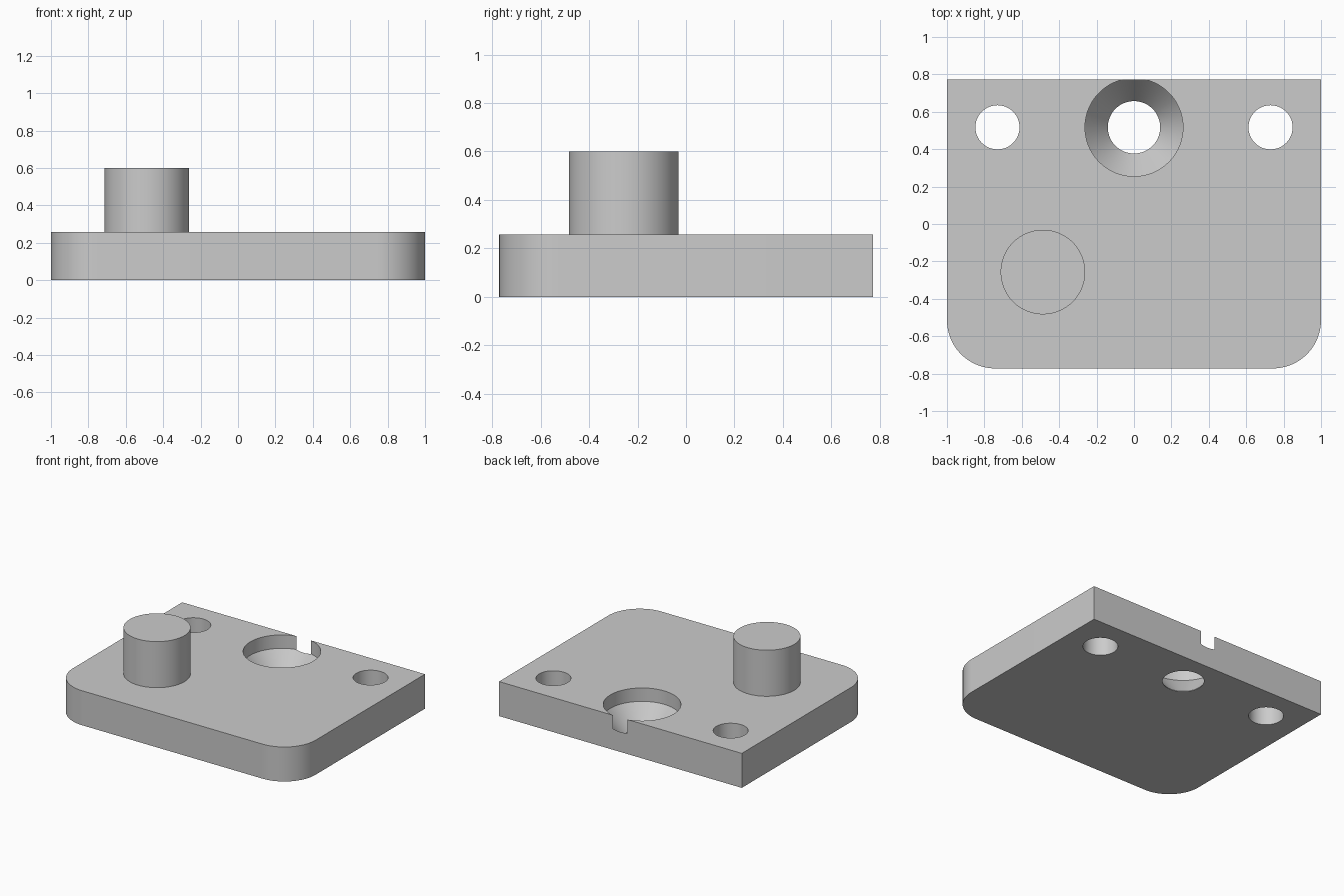
import bpy, bmesh
from math import cos, sin, pi, radians

cube = bpy.data.objects.get("Cube")
if cube:
    bpy.data.objects.remove(cube, do_unlink=True)

grey = bpy.data.materials.new("plain grey")
grey.use_nodes = True
grey.diffuse_color = (0.6, 0.6, 0.6, 1)
grey.node_tree.nodes["Principled BSDF"].inputs["Base Color"].default_value = (0.6, 0.6, 0.6, 1)

SIDES = 96
THICK, HALF_X, HALF_Y, CORNER = 0.257, 1.0, 0.772, 0.258
HOLE_Y = 0.517


def stack(name, outlines):
    """Closed solid through a list of matching outlines, bottom to top."""
    bm = bmesh.new()
    loops = [[bm.verts.new(p) for p in outline] for outline in outlines]
    n = len(loops[0])
    for low, high in zip(loops, loops[1:]):
        for i in range(n):
            j = (i + 1) % n
            bm.faces.new((low[i], low[j], high[j], high[i]))
    bm.faces.new(loops[0][::-1])
    bm.faces.new(loops[-1])
    mesh = bpy.data.meshes.new(name)
    bm.to_mesh(mesh)
    bm.free()
    mesh.materials.append(grey)
    obj = bpy.data.objects.new(name, mesh)
    bpy.context.collection.objects.link(obj)
    return obj


def lathe(name, x, y, profile):
    """Round solid from (radius, height) pairs."""
    angles = [2 * pi * i / SIDES for i in range(SIDES)]
    return stack(name, [[(x + r * cos(a), y + r * sin(a), z) for a in angles]
                        for r, z in profile])


def smooth(obj):
    bpy.ops.object.select_all(action="DESELECT")
    obj.select_set(True)
    bpy.context.view_layer.objects.active = obj
    bpy.ops.object.shade_smooth_by_angle(angle=radians(25))


# Base plate: square back corners, rounded front corners
outline = [(HALF_X, HALF_Y), (-HALF_X, HALF_Y)]
for side, start in ((-1, pi), (1, 1.5 * pi)):
    for i in range(25):
        a = start + i / 24 * pi / 2
        outline.append((side * (HALF_X - CORNER) + CORNER * cos(a),
                        CORNER - HALF_Y + CORNER * sin(a)))
plate = stack("base_plate", [[(x, y, z) for x, y in outline] for z in (0, THICK)])

# Two plain holes and one countersunk hole that breaks through the back edge
cutters = [lathe("hole_cutter", x, HOLE_Y, [(0.118, -0.1), (0.118, 0.4)])
           for x in (-0.73, 0.73)]
cutters.append(lathe("countersink_cutter", 0, HOLE_Y,
                     [(0.14, -0.1), (0.14, 0.003), (0.262, 0.157), (0.262, 0.4)]))
bpy.context.view_layer.objects.active = plate
for cutter in cutters:
    cutter.hide_render = True
    mod = plate.modifiers.new("cut", "BOOLEAN")
    mod.operation = "DIFFERENCE"
    mod.solver = "EXACT"
    mod.object = cutter
    bpy.ops.object.modifier_apply(modifier=mod.name)
    bpy.data.objects.remove(cutter, do_unlink=True)
smooth(plate)

# Round post standing on the plate
smooth(lathe("round_post", -0.487, -0.257, [(0.226, THICK - 0.02), (0.226, 0.6)]))
